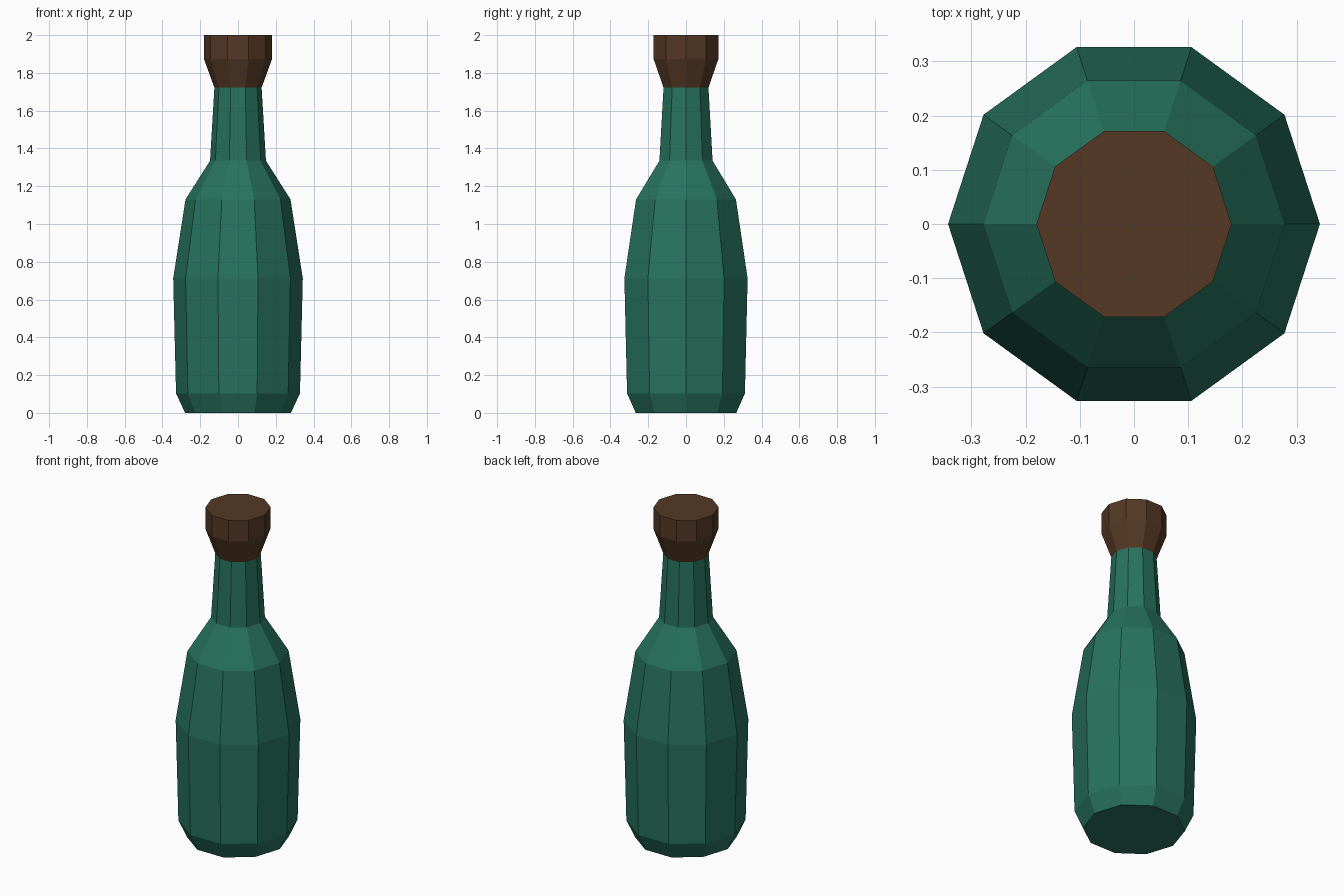
import bpy, bmesh
from math import cos, sin, tau

if "Cube" in bpy.data.objects:
    bpy.data.objects.remove(bpy.data.objects["Cube"])

SIDES = 10

def lathe(name, profile, color):
    """Revolve (radius, z) points into a closed, flat-shaded solid."""
    bm = bmesh.new()
    rings = [[bm.verts.new((r * cos(tau * i / SIDES), r * sin(tau * i / SIDES), z))
              for i in range(SIDES)] for r, z in profile]
    for low, high in zip(rings, rings[1:]):
        for i in range(SIDES):
            j = (i + 1) % SIDES
            bm.faces.new((low[i], low[j], high[j], high[i]))
    bm.faces.new(rings[0][::-1])
    bm.faces.new(rings[-1])
    mesh = bpy.data.meshes.new(name)
    bm.to_mesh(mesh)
    bm.free()
    mat = bpy.data.materials.new(name + "_color")
    mat.diffuse_color = color
    mat.use_nodes = True
    mat.node_tree.nodes["Principled BSDF"].inputs["Base Color"].default_value = mat.diffuse_color
    mesh.materials.append(mat)
    obj = bpy.data.objects.new(name, mesh)
    bpy.context.collection.objects.link(obj)
    return obj

# Glass body: base bevel, belly, shoulder and neck
lathe("bottle", [(0.28, 0), (0.328, 0.103), (0.343, 0.712), (0.278, 1.13),
                 (0.148, 1.335), (0.125, 1.722)], (0.02, 0.17, 0.11, 1))

# Flared stopper
lathe("cork", [(0.125, 1.722), (0.18, 1.873), (0.18, 2.0)], (0.09, 0.04, 0.018, 1))
